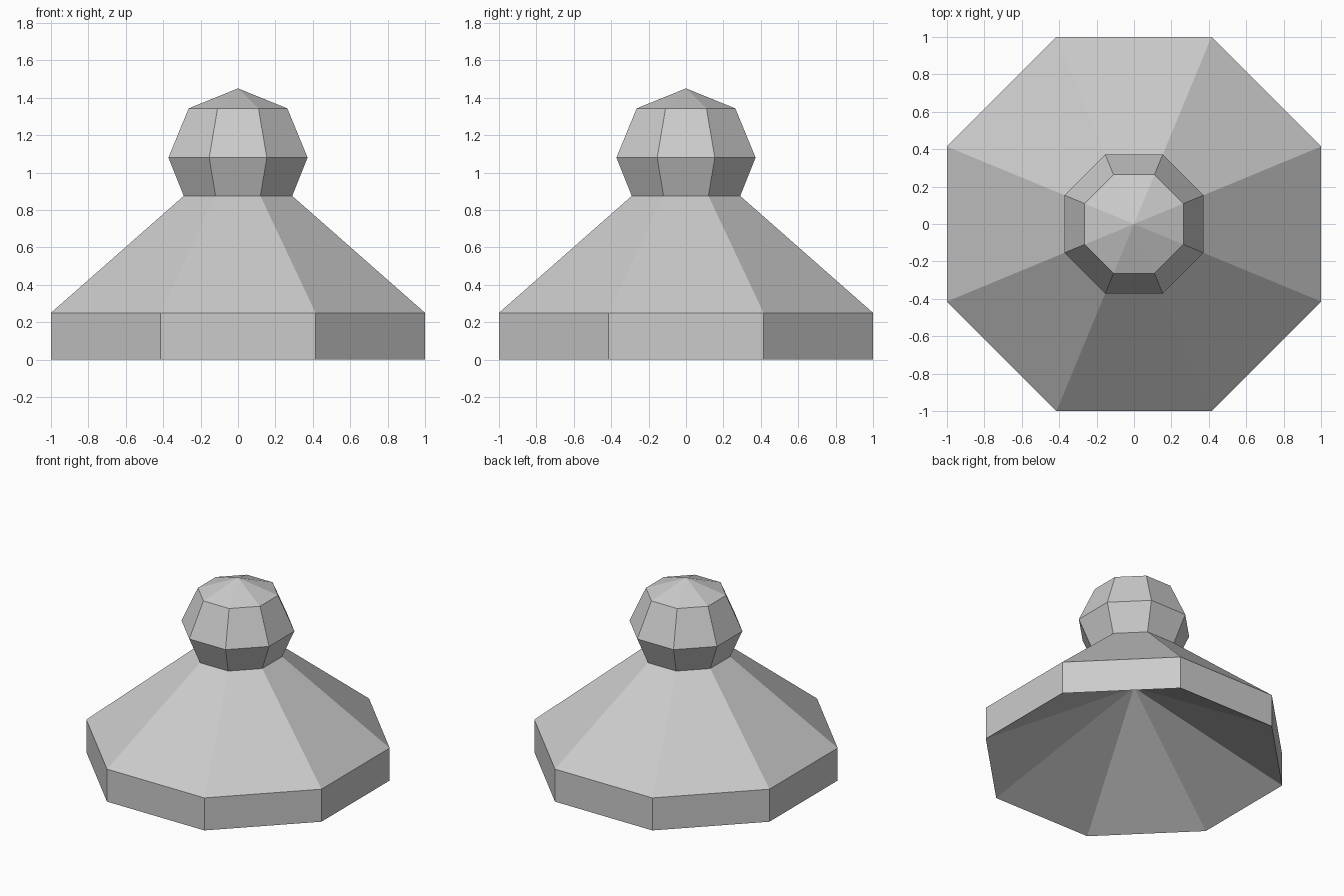
import bpy
import bmesh
from math import cos, sin, pi

SIDES = 8

cube = bpy.data.objects.get("Cube")
if cube:
    bpy.data.objects.remove(cube, do_unlink=True)

# Single flat colour
grey = bpy.data.materials.new("light_grey")
grey.use_nodes = True
colour = (0.6, 0.6, 0.6, 1)
grey.diffuse_color = colour
grey.node_tree.nodes["Principled BSDF"].inputs["Base Color"].default_value = colour


def ring(bm, apothem, z):
    """Octagon with flat sides to the axes, or one point on the axis."""
    if apothem == 0:
        return [bm.verts.new((0, 0, z))] * SIDES
    r = apothem / cos(pi / SIDES)
    angles = [(2 * i + 1) * pi / SIDES for i in range(SIDES)]
    return [bm.verts.new((r * cos(a), r * sin(a), z)) for a in angles]


def lathe(name, profile):
    """Faceted turned part from (apothem, height) pairs."""
    bm = bmesh.new()
    rings = [ring(bm, a, z) for a, z in profile]
    for low, high in zip(rings, rings[1:]):
        for i in range(SIDES):
            j = (i + 1) % SIDES
            corners = dict.fromkeys((low[i], low[j], high[j], high[i]))
            bm.faces.new(list(corners))
    mesh = bpy.data.meshes.new(name)
    bm.to_mesh(mesh)
    bm.free()
    mesh.materials.append(grey)
    obj = bpy.data.objects.new(name, mesh)
    bpy.context.collection.objects.link(obj)
    return obj


# Hollow underside, upright rim and sloping body up to the neck
lathe("flared_body", [(0, 0.6), (1, 0), (1, 0.25), (0.29, 0.875)])

# Faceted knob with a shallow pointed cap
lathe("top_knob", [(0.29, 0.875), (0.372, 1.08), (0.264, 1.343), (0, 1.45)])
